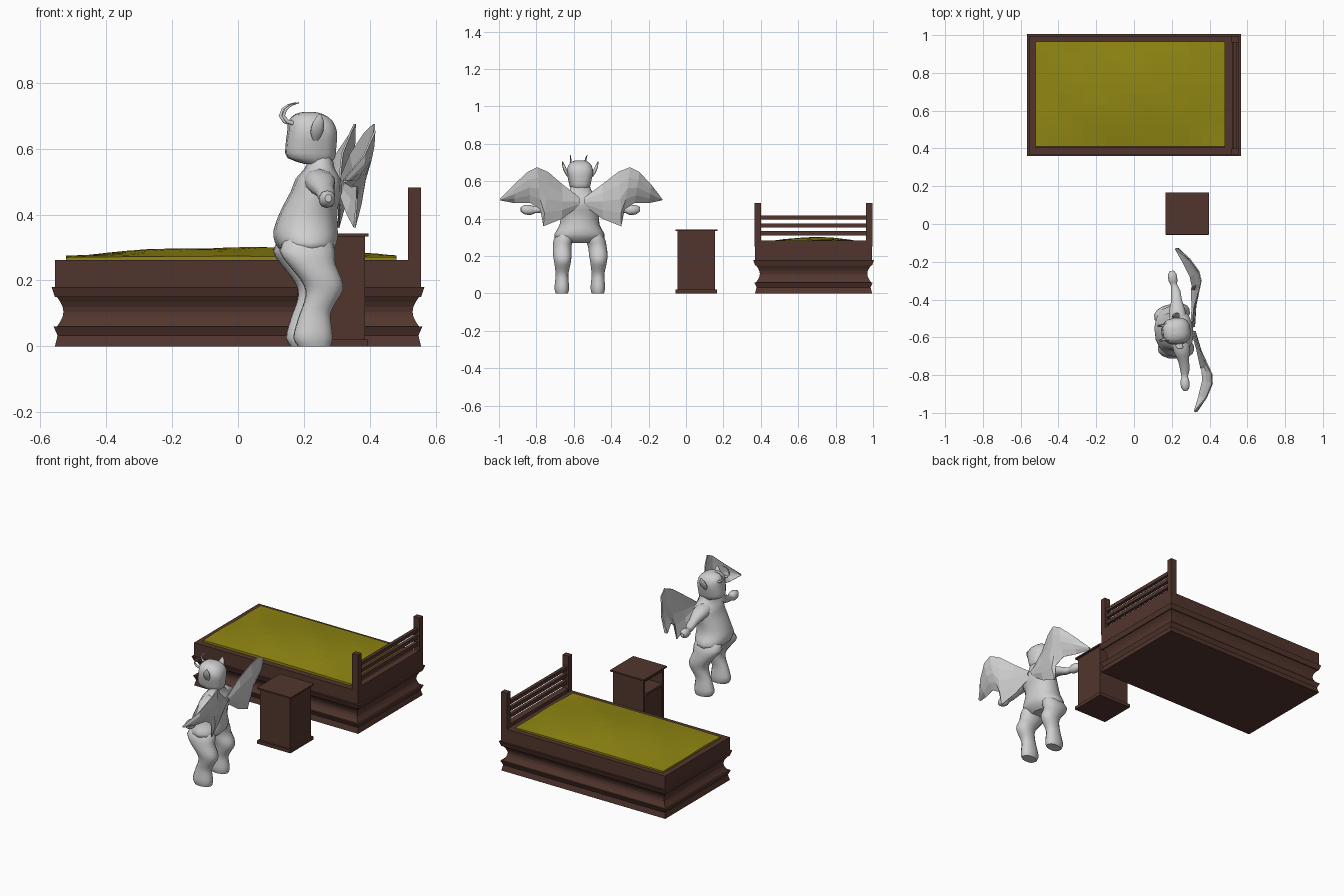
import bpy, bmesh, math
from mathutils import Matrix, Vector

if "Cube" in bpy.data.objects:
    bpy.data.objects.remove(bpy.data.objects["Cube"], do_unlink=True)


def make_material(name, color):
    mat = bpy.data.materials.new(name)
    mat.use_nodes = True
    mat.diffuse_color = (*color, 1)
    mat.node_tree.nodes["Principled BSDF"].inputs["Base Color"].default_value = (*color, 1)
    return mat


wood = make_material("dark_wood", (.085, .036, .027))
cover = make_material("olive_cover", (.28, .24, .006))
skin = make_material("pale_grey", (.62, .62, .62))


def add_object(name, bm, mat, matrix=None):
    bmesh.ops.recalc_face_normals(bm, faces=bm.faces)
    mesh = bpy.data.meshes.new(name)
    bm.to_mesh(mesh)
    bm.free()
    mesh.materials.append(mat)
    obj = bpy.data.objects.new(name, mesh)
    bpy.context.collection.objects.link(obj)
    if matrix:
        obj.matrix_world = matrix
    return obj


def bridge(bm, loops, closed=True):
    """Skin successive vertex loops with quads."""
    for low, high in zip(loops, loops[1:]):
        count = len(low)
        for i in range(count if closed else count - 1):
            j = (i + 1) % count
            bm.faces.new((low[i], low[j], high[j], high[i]))


def box(name, x, y, z, mat=wood):
    bm = bmesh.new()
    size = Vector((x[1] - x[0], y[1] - y[0], z[1] - z[0]))
    centre = Vector((sum(x), sum(y), sum(z))) / 2
    bmesh.ops.create_cube(bm, size=1, matrix=Matrix.Translation(centre) @ Matrix.Diagonal((*size, 1)))
    return add_object(name, bm, mat)


# Bed base: one moulding profile of (outset, height) swept round a rectangle
def bed_base():
    cove = [(-.006 - .02 * math.sin(math.pi * t / 6), .06 + .09 * t / 6) for t in range(7)]
    profile = [(0, 0), (-.008, .033), (.004, .06)] + cove
    profile += [(0, .15), (.01, .18), (0, .18), (0, .262), (-.035, .262), (-.035, .24)]
    bm = bmesh.new()
    loops = []
    for out, z in profile:
        hx, hy = .556 + out, .313 + out
        loops.append([bm.verts.new((sx * hx, .682 + sy * hy, z))
                      for sx, sy in ((-1, -1), (1, -1), (1, 1), (-1, 1))])
    bridge(bm, loops)
    bm.faces.new(loops[0])
    bm.faces.new(loops[-1])
    add_object("bed_base", bm, wood)


bed_base()
box("head_rail", (.48, .518), (.38, .98), (.24, .262))
box("headboard_sill", (.518, .556), (.38, .98), (.25, .283))
for side, y in (("near", .367), ("far", .962)):
    box(side + "_post", (.516, .556), (y, y + .034), (.25, .483))
for i in range(3):
    z = .311 + .042 * i
    box("headboard_slat", (.526, .546), (.39, .97), (z, z + .022))

# Rumpled bed cover
bm = bmesh.new()
bmesh.ops.create_grid(bm, x_segments=16, y_segments=10, size=1)
for v in bm.verts:
    s, t = v.co.x, v.co.y
    hump = math.cos(s * 1.45) * math.cos(t * 1.45)
    ripple = .003 * math.sin(s * 9 + t * 4) * (1 - t * t)
    v.co = (-.02 + .502 * s, .687 + .278 * t, .27 + .03 * hump + ripple)
edges = [e for e in bm.edges if e.is_boundary]
skirt = bmesh.ops.extrude_edge_only(bm, edges=edges)["geom"]
for v in skirt:
    if isinstance(v, bmesh.types.BMVert):
        v.co.z = .245
add_object("bed_cover", bm, cover)

# Nightstand, open towards -x above a recessed door
wide, deep = (.18, .385), (-.045, .155)
box("nightstand_plinth", (.17, .395), (-.057, .165), (0, .02))
box("nightstand_top", (.168, .397), (-.056, .168), (.333, .342))
box("nightstand_back", (.373, .385), deep, (.02, .333))
box("nightstand_side", wide, (-.045, -.03), (.02, .333))
box("nightstand_side", wide, (.14, .155), (.02, .333))
box("nightstand_shelf", wide, (-.03, .14), (.225, .24))
box("nightstand_lintel", wide, (-.03, .14), (.315, .333))
box("nightstand_door", (.188, .2), (-.03, .14), (.02, .225))

# The winged figure is made about its own axis, facing -x, then placed
place = Matrix.Translation((.24, -.565, 0)) @ Matrix.Rotation(math.radians(6.7), 4, "Z")


def smooth_rings(rings):
    """Add a Catmull-Rom ring between each pair."""
    rings = [Vector(r) for r in rings]
    result = []
    for i in range(len(rings) - 1):
        a, b = rings[max(i - 1, 0)], rings[i]
        c, d = rings[i + 1], rings[min(i + 2, len(rings) - 1)]
        result += [b, (b + c) * .5625 - (a + d) * .0625]
    return result + [rings[-1]]


def loft(name, rings, along="z", side=1, sides=14, power=.9):
    """Rings are (x, y, z, radius x, other radius), stacked along z or y."""
    bm = bmesh.new()
    loops = []
    for x, y, z, a, b in smooth_rings(rings):
        loop = []
        for i in range(sides):
            angle = 2 * math.pi * (i + .5) / sides
            c, s = (math.copysign(abs(f) ** power, f) for f in (math.cos(angle), math.sin(angle)))
            dy, dz = (b * s, 0) if along == "z" else (0, b * s)
            loop.append(bm.verts.new((x + a * c, side * (y + dy), z + dz)))
        loops.append(loop)
    bridge(bm, loops)
    bm.faces.new(loops[0])
    bm.faces.new(loops[-1])
    obj = add_object(name, bm, skin, place)
    for poly in obj.data.polygons:
        poly.use_smooth = len(poly.vertices) == 4
    return obj


loft("torso", [
    (-.03, 0, .27, .05, .07), (-.033, 0, .3, .085, .135), (-.035, 0, .335, .097, .125),
    (-.033, 0, .37, .094, .107), (-.022, 0, .42, .084, .104), (-.002, 0, .47, .077, .112),
    (.003, 0, .51, .066, .106), (.008, 0, .54, .045, .065), (.012, 0, .575, .035, .05)])
loft("head", [
    (0, 0, .553, .035, .04), (-.018, 0, .572, .072, .054), (-.019, 0, .605, .077, .062),
    (-.015, 0, .65, .075, .071), (-.02, 0, .685, .066, .062), (-.024, 0, .705, .042, .042),
    (-.024, 0, .712, .015, .015)], power=.75)


def wing(name, side):
    # Leading edge and scalloped trailing edge, joined by a bowed membrane
    lead = [(.07, .01, .51), (.09, .11, .585), (.125, .19, .65), (.145, .25, .675),
            (.14, .3, .65), (.1, .37, .58), (.03, .435, .505)]
    trail = [(.065, .015, .47), (.08, .11, .4), (.09, .21, .36), (.095, .225, .45),
             (.09, .28, .485), (.06, .36, .485), (.028, .434, .5)]
    bm = bmesh.new()
    loops = []
    for a, b in zip(lead, trail):
        a, b = Vector(a), Vector(b)
        loop = []
        for k in range(5):
            p = a.lerp(b, k / 4)
            p.x += .015 * math.sin(math.pi * k / 4)
            loop.append(bm.verts.new((p.x, side * p.y, p.z)))
        loops.append(loop)
    bridge(bm, loops, closed=False)
    obj = add_object(name, bm, skin, place)
    thick = obj.modifiers.new("thickness", "SOLIDIFY")
    thick.thickness, thick.offset = .006, 0


def horn(name, side):
    curve = bpy.data.curves.new(name, "CURVE")
    curve.dimensions = "3D"
    curve.bevel_depth, curve.bevel_resolution = .008, 1
    path = [(-.07, .675), (-.095, .683), (-.108, .7), (-.1, .72), (-.083, .733), (-.06, .74)]
    spline = curve.splines.new("POLY")
    spline.points.add(len(path) - 1)
    for i, (point, (x, z)) in enumerate(zip(spline.points, path)):
        point.co = (x, side * (.035 + .002 * i), z, 1)
        point.radius = 1 - .16 * i
    curve.materials.append(skin)
    obj = bpy.data.objects.new(name, curve)
    bpy.context.collection.objects.link(obj)
    obj.matrix_world = place


# Paired limbs and features
for label, side in (("left", -1), ("right", 1)):
    loft(label + "_leg", [
        (-.02, .097, 0, .05, .033), (-.024, .097, .025, .06, .039), (-.022, .097, .06, .055, .037),
        (-.017, .097, .1, .047, .034), (-.002, .097, .135, .049, .039), (.01, .097, .17, .057, .045),
        (0, .097, .205, .064, .05), (-.028, .095, .25, .073, .05), (-.04, .085, .29, .085, .053),
        (-.035, .07, .33, .07, .045)], side=side)
    loft(label + "_arm", [
        (0, .05, .5, .05, .04), (0, .11, .495, .044, .036), (.004, .16, .475, .03, .028),
        (.005, .21, .455, .026, .023), (0, .245, .447, .018, .018), (-.002, .265, .446, .024, .026),
        (-.003, .3, .448, .024, .025), (-.003, .32, .45, .01, .012)], along="y", side=side, sides=10)
    loft(label + "_ear", [
        (-.012, .062, .625, .008, .008), (-.01, .076, .65, .02, .01),
        (-.006, .088, .68, .018, .008), (-.002, .095, .706, .003, .002)], side=side, sides=8)
    wing(label + "_wing", side)
    horn(label + "_horn", side)
